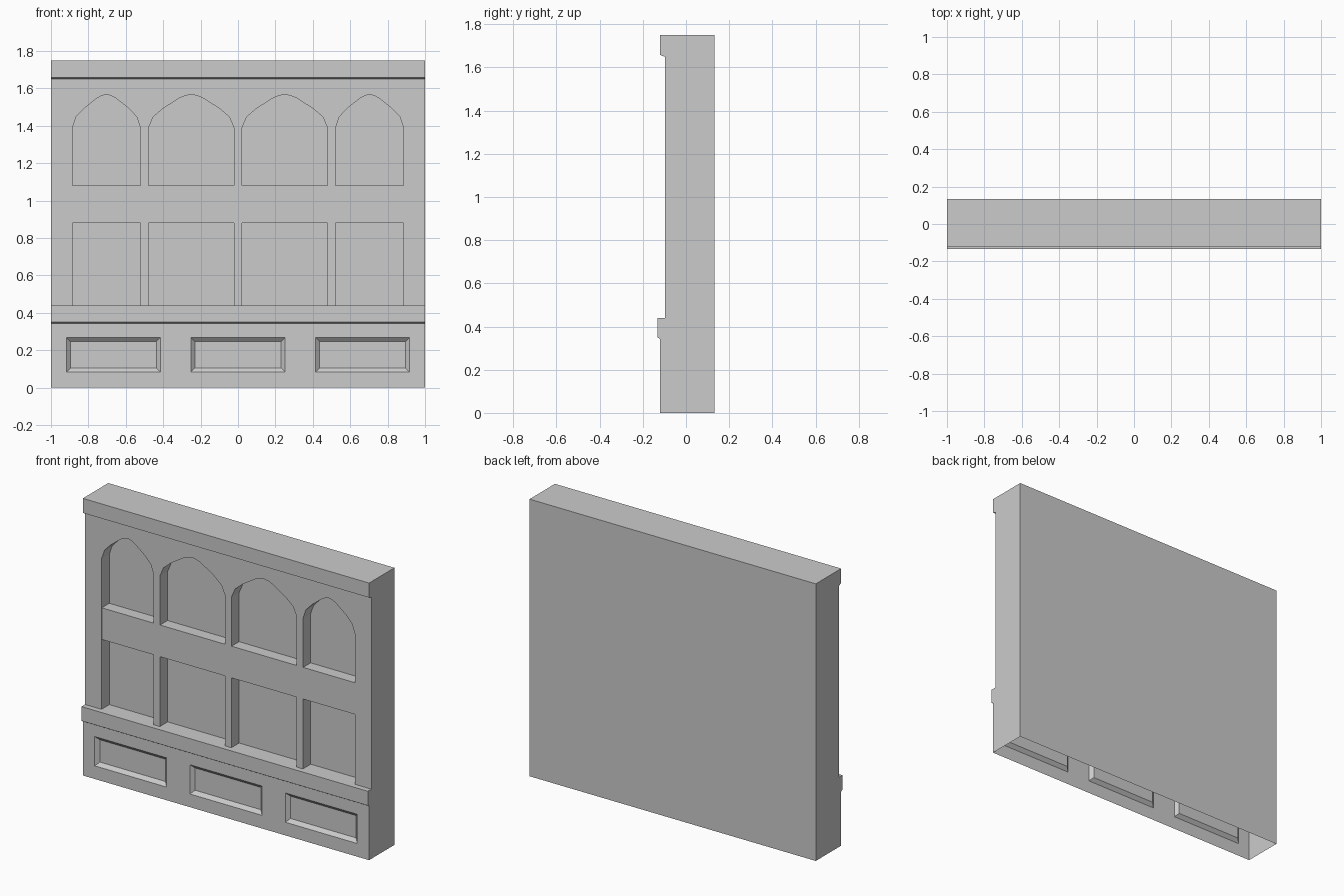
import bpy
import bmesh
from mathutils import Vector

cube = bpy.data.objects.get("Cube")
if cube:
    bpy.data.objects.remove(cube, do_unlink=True)

GREY = (0.6, 0.6, 0.6, 1.0)
grey = bpy.data.materials.new("plain grey")
grey.use_nodes = True
grey.diffuse_color = GREY
grey.node_tree.nodes["Principled BSDF"].inputs["Base Color"].default_value = GREY

# Main depths and heights
BACK, BASE, SILL, WALL, RECESS = 0.133, -0.12, -0.133, -0.098, -0.02
SILL_LOW, SILL_TOP, WALL_TOP, TOP = 0.35, 0.44, 1.65, 1.75
SPRING, APEX = 1.39, 1.567
FRONT, UP, DOWN = Vector((0, -1, 0)), Vector((0, 0, 1)), Vector((0, 0, -1))


def add_face(bm, points, toward):
    """Add a polygon whose normal points along the given direction."""
    face = bm.faces.new([bm.verts.new(p) for p in points])
    face.normal_update()
    if face.normal.dot(toward) < 0:
        face.normal_flip()


def strip(bm, a, b, toward):
    """Full-width quad between two (y, z) points."""
    add_face(bm, [(-1, *a), (1, *a), (1, *b), (-1, *b)], toward)


def finish(bm, name):
    bmesh.ops.remove_doubles(bm, verts=bm.verts, dist=0.0001)
    mesh = bpy.data.meshes.new(name)
    bm.to_mesh(mesh)
    bm.free()
    mesh.materials.append(grey)
    obj = bpy.data.objects.new(name, mesh)
    bpy.context.collection.objects.link(obj)
    return obj


def rect(x0, x1, z0, z1, y):
    return [(x0, y, z0), (x1, y, z0), (x1, y, z1), (x0, y, z1)]


# Carcass: side profiles, back and top, open underneath
profile = [(BASE, 0), (BASE, SILL_LOW - 0.008), (SILL, SILL_LOW), (SILL, SILL_TOP),
           (WALL, SILL_TOP), (WALL, WALL_TOP), (BASE, WALL_TOP + 0.008),
           (BASE, TOP), (BACK, TOP), (BACK, 0)]
bm = bmesh.new()
for side in (-1, 1):
    add_face(bm, [(side, y, z) for y, z in profile], Vector((side, 0, 0)))
strip(bm, profile[7], profile[8], UP)
strip(bm, profile[8], profile[9], -FRONT)
finish(bm, "carcass")

# Cornice and sill
bm = bmesh.new()
strip(bm, profile[5], profile[6], DOWN)
strip(bm, profile[6], profile[7], FRONT)
finish(bm, "cornice")
bm = bmesh.new()
strip(bm, profile[1], profile[2], DOWN)
strip(bm, profile[2], profile[3], FRONT)
strip(bm, profile[3], (RECESS, SILL_TOP), UP)
finish(bm, "sill")

# Base front with three sunken panels
xs = [-1, -0.917, -0.415, -0.252, 0.252, 0.415, 0.917, 1]
zs = [0, 0.083, 0.268, SILL_LOW - 0.008]
bm = bmesh.new()
for i in range(len(xs) - 1):
    for j in range(len(zs) - 1):
        outer = rect(xs[i], xs[i + 1], zs[j], zs[j + 1], BASE)
        if i % 2 == 0 or j != 1:
            add_face(bm, outer, FRONT)
            continue
        inset = 0.022
        inner = rect(xs[i] + inset, xs[i + 1] - inset,
                     zs[j] + inset, zs[j + 1] - inset, BASE + 0.02)
        add_face(bm, inner, FRONT)
        for k in range(4):
            n = (k + 1) % 4
            add_face(bm, [outer[k], outer[n], inner[n], inner[k]], FRONT)
bmesh.ops.remove_doubles(bm, verts=bm.verts, dist=0.0001)
bmesh.ops.dissolve_limit(bm, angle_limit=0.01, verts=bm.verts, edges=bm.edges)
finish(bm, "base_panels")

# Arcade: one comb-shaped wall face, four arched recesses behind it
bays = [(-0.885, -0.522), (-0.478, -0.022), (0.022, 0.478), (0.522, 0.885)]
half_arch = [(1, 0), (0.89, 0.33), (0.66, 0.58), (0.28, 0.89), (0.13, 0.97)]
arch = [(-u, v) for u, v in half_arch] + [(0, 1)] + half_arch[::-1]


def bay_outline(x0, x1):
    mid, half = (x0 + x1) / 2, (x1 - x0) / 2
    curve = [(mid + u * half, SPRING + v * (APEX - SPRING)) for u, v in arch]
    return [(x0, SILL_TOP)] + curve + [(x1, SILL_TOP)]


bm = bmesh.new()
wall = [(-1, SILL_TOP)]
for x0, x1 in bays:
    outline = bay_outline(x0, x1)
    wall += outline
    add_face(bm, [(x, RECESS, z) for x, z in outline], FRONT)
    centre = Vector(((x0 + x1) / 2, 0, 1))
    for (ax, az), (bx, bz) in zip(outline, outline[1:]):
        inward = centre - Vector(((ax + bx) / 2, 0, (az + bz) / 2))
        add_face(bm, [(ax, WALL, az), (bx, WALL, bz),
                      (bx, RECESS, bz), (ax, RECESS, az)], inward)
wall += [(1, SILL_TOP), (1, WALL_TOP), (-1, WALL_TOP)]
add_face(bm, [(x, WALL, z) for x, z in wall], FRONT)
finish(bm, "arcade_wall")

# Cross rails set between the pillars
for number, (x0, x1) in enumerate(bays, 1):
    bm = bmesh.new()
    bmesh.ops.create_cube(bm, size=1)
    bmesh.ops.scale(bm, verts=bm.verts, vec=(x1 - x0, RECESS - WALL - 0.003, 0.2))
    bmesh.ops.translate(bm, verts=bm.verts,
                        vec=((x0 + x1) / 2, (RECESS + WALL + 0.003) / 2, 0.98))
    finish(bm, f"cross_rail_{number}")
